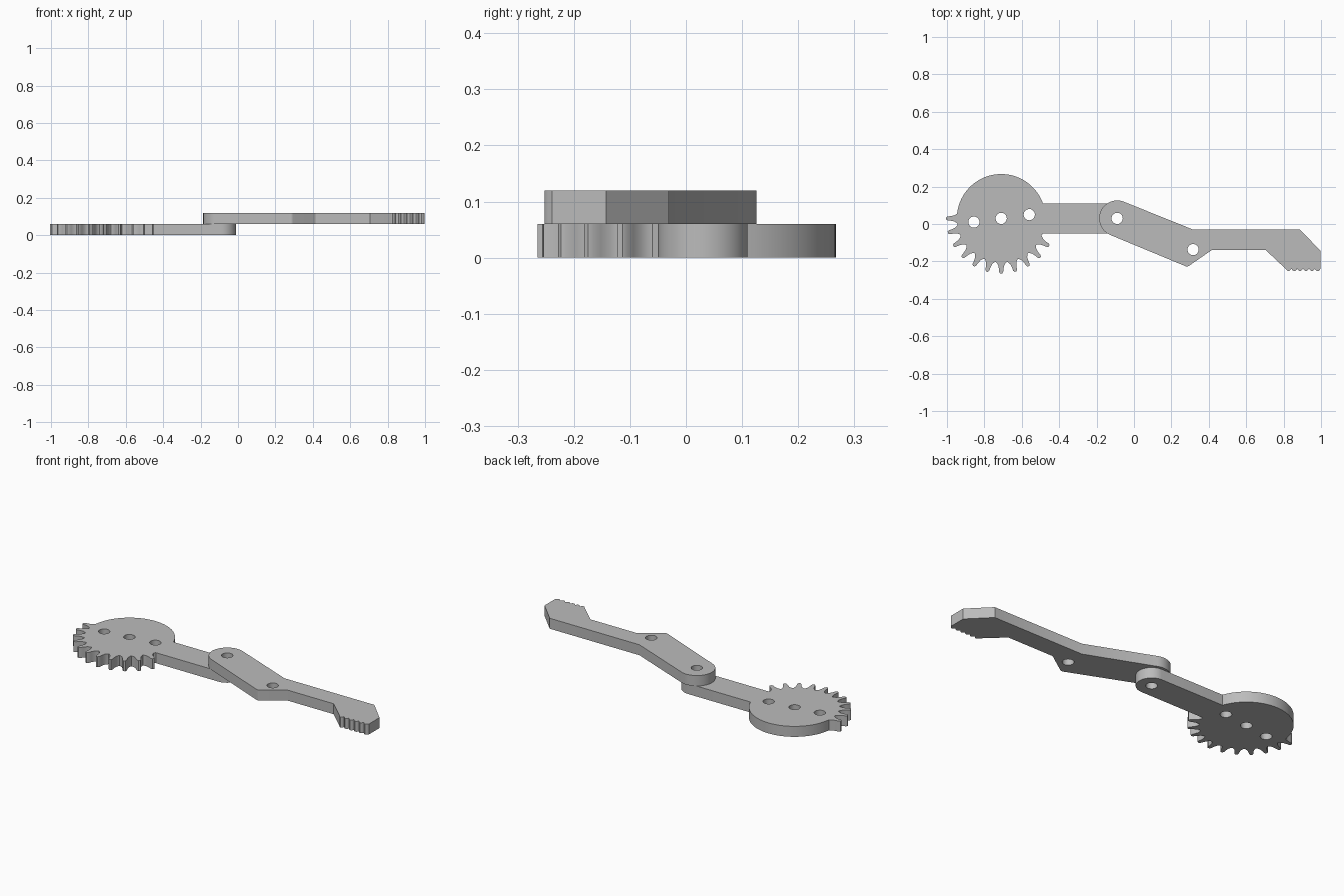
import bpy, bmesh
from math import sin, cos, pi, radians, asin, degrees

if "Cube" in bpy.data.objects:
    bpy.data.objects.remove(bpy.data.objects["Cube"])

THICK = 0.06
HOLE = 0.03
HUB = (-0.71, 0.03)
PIVOT = (-0.09, 0.03)

grey = bpy.data.materials.new("plain grey")
grey.use_nodes = True
colour = (0.5, 0.5, 0.5, 1)
grey.diffuse_color = colour
grey.node_tree.nodes["Principled BSDF"].inputs["Base Color"].default_value = colour


def polar(c, r, deg):
    return (c[0] + r * cos(radians(deg)), c[1] + r * sin(radians(deg)))


def arc(c, r, a, b, n):
    return [polar(c, r, a + (b - a) * i / n) for i in range(n + 1)]


def plate(name, outline, holes, z):
    """Flat plate with round holes, extruded upward from z."""
    cu = bpy.data.curves.new(name, 'CURVE')
    cu.dimensions = '2D'
    cu.fill_mode = 'BOTH'
    cu.extrude = THICK / 2
    for pts in [outline] + [arc(h, HOLE, 0, 345, 23) for h in holes]:
        sp = cu.splines.new('POLY')
        sp.points.add(len(pts) - 1)
        for p, (x, y) in zip(sp.points, pts):
            p.co = (x, y, 0, 1)
        sp.use_cyclic_u = True
    ob = bpy.data.objects.new(name, cu)
    bpy.context.collection.objects.link(ob)
    bpy.ops.object.select_all(action='DESELECT')
    ob.select_set(True)
    bpy.context.view_layer.objects.active = ob
    bpy.ops.object.convert(target='MESH')
    ob = bpy.context.object
    bm = bmesh.new()
    bm.from_mesh(ob.data)
    bmesh.ops.remove_doubles(bm, verts=bm.verts, dist=0.0002)
    bmesh.ops.recalc_face_normals(bm, faces=bm.faces)
    bmesh.ops.translate(bm, verts=bm.verts, vec=(0, 0, z + THICK / 2))
    bm.to_mesh(ob.data)
    bm.free()
    ob.data.materials.clear()
    ob.data.materials.append(grey)
    bpy.ops.object.shade_smooth_by_angle(angle=radians(30))


# Sector gear: plain rim on the back, teeth on the front, and a round-ended arm
rim, half = 0.237, 0.08
join = degrees(asin(half / rim))
gear = arc(HUB, rim, join, 172, 48)
tooth = [(-6, 0.238), (-3.8, 0.25), (-2.6, 0.27), (-2.1, 0.287), (-1, 0.295)]
tooth += [(-a, r) for a, r in reversed(tooth)] + [(7.5, 0.234)]
for i in range(11):
    gear += [polar(HUB, r, 180 + 15 * i + a) for a, r in tooth]
gear.append(polar(HUB, rim, 360 - join))
gear += arc(PIVOT, half, -90, 90, 24)
plate("gear_arm", gear, [(-0.856, 0.01), HUB, (-0.56, 0.05), PIVOT], 0)

# Jaw: round pivot end, sloped link, rounded heel, straight shank and tip
jaw = arc(PIVOT, 0.096, 67.6, 247.6, 32)
jaw += arc((0.283, -0.207), 0.02, 247.6, 306, 6)
jaw += [(0.415, -0.14), (0.705, -0.14)]
# Row of small rounded grip ridges under the tip
ridges, steps, x0, x1 = 6, 6, 0.81, 0.998
for i in range(ridges * steps + 1):
    t = i / (ridges * steps)
    jaw.append((x0 + (x1 - x0) * t, -0.239 - 0.013 * abs(sin(pi * ridges * t))))
jaw += [(0.998, -0.143), (0.886, -0.03), (0.316, -0.03)]
plate("gripper_jaw", jaw, [PIVOT, (0.316, -0.137)], THICK)
